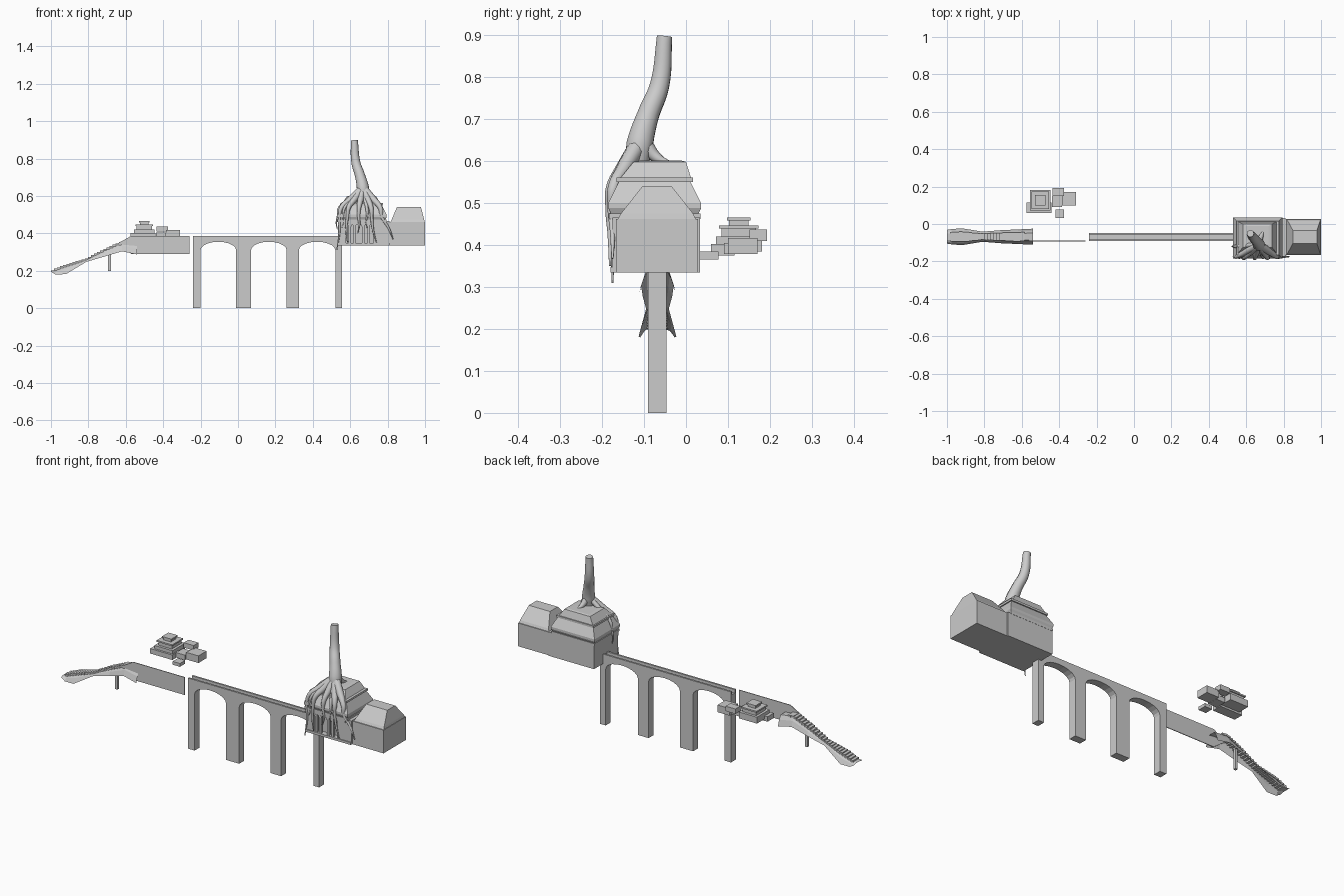
import bpy, bmesh, math


def loft(name, rings, cap=True, closed=True):
    n = len(rings[0])
    bm = bmesh.new()
    vs = [[bm.verts.new(v) for v in r] for r in rings]
    for a, b in zip(vs, vs[1:]):
        for j in range(n if closed else n - 1):
            k = (j + 1) % n
            bm.faces.new((a[j], a[k], b[k], b[j]))
    if cap:
        bm.faces.new(vs[0])
        bm.faces.new(vs[-1])
    bmesh.ops.recalc_face_normals(bm, faces=bm.faces)
    me = bpy.data.meshes.new(name)
    bm.to_mesh(me)
    bm.free()
    ob = bpy.data.objects.new(name, me)
    bpy.context.collection.objects.link(ob)
    return ob


def rect(x0, x1, y0, y1, z):
    return [(x0, y0, z), (x1, y0, z), (x1, y1, z), (x0, y1, z)]


def box(name, x0, x1, y0, y1, z0, z1):
    return loft(name, [rect(x0, x1, y0, y1, z0), rect(x0, x1, y0, y1, z1)])


def extrude_y(name, pts, y0, y1):
    return loft(name, [[(x, y, z) for x, z in pts] for y in (y0, y1)])


def stepped_roof(name, base, levels):
    # Rings inset from a base rectangle: (inset, height)
    x0, x1, y0, y1 = base
    loft(name, [rect(x0 + i, x1 - i, y0 + i, y1 - i, z) for i, z in levels])


def tube(name, pts):
    cu = bpy.data.curves.new(name, 'CURVE')
    cu.dimensions = '3D'
    cu.bevel_depth = 1.0
    cu.bevel_resolution = 3
    cu.resolution_u = 7
    cu.use_fill_caps = True
    sp = cu.splines.new('BEZIER')
    sp.bezier_points.add(len(pts) - 1)
    for bp, (x, y, z, r) in zip(sp.bezier_points, pts):
        bp.co = (x, y, z)
        bp.radius = r
        bp.handle_left_type = bp.handle_right_type = 'AUTO'
    ob = bpy.data.objects.new(name, cu)
    bpy.context.collection.objects.link(ob)
    bpy.ops.object.select_all(action='DESELECT')
    ob.select_set(True)
    bpy.context.view_layer.objects.active = ob
    bpy.ops.object.convert(target='MESH')
    bpy.ops.object.shade_smooth_by_angle(angle=math.radians(50))


# Aqueduct: piers and arches as one profile, with parapets forming a channel
piers = [(-0.24, -0.20), (-0.01, 0.07), (0.26, 0.325), (0.52, 0.555)]
prof = [(-0.24, 0.368)]
for i, (a, b) in enumerate(piers):
    prof += [(a, 0), (b, 0)]
    if i < 3:
        d = piers[i + 1][0]
        m, h = (b + d) / 2, (d - b) / 2
        for t in range(11):
            ang = t * math.pi / 10
            prof.append((m - h * math.cos(ang), 0.31 + 0.045 * math.sin(ang)))
prof.append((0.555, 0.368))
extrude_y("aqueduct_arches", prof, -0.09, -0.047)
for y in (-0.09, -0.057):
    box("aqueduct_parapet", -0.24, 0.54, y, y + 0.01, 0.367, 0.387)

# Thin retaining wall between stairway and aqueduct
extrude_y("retaining_wall", [(-0.26, 0.29), (-0.26, 0.387), (-0.57, 0.387),
                             (-0.645, 0.345), (-0.57, 0.29)], -0.093, -0.089)

# Winding hillside path: x, half width, top height, side drop
st = [(-1.0, 0.037, 0.20, 0.005), (-0.975, 0.041, 0.205, 0.025), (-0.92, 0.045, 0.227, 0.045),
      (-0.81, 0.027, 0.26, 0.012), (-0.71, 0.035, 0.312, 0.035),
      (-0.62, 0.039, 0.352, 0.048), (-0.54, 0.043, 0.342, 0.055)]
rings = []
for x, w, z, d in st:
    rings.append([(x, -0.068 + s * w, z - d * k) for s, k in
                  ((-1, 1), (-0.75, 0.4), (-0.45, 0), (0.45, 0), (0.75, 0.4), (1, 1))])
loft("hillside_path", rings, cap=False, closed=False)
for i in range(24):
    x = -0.975 + i * 0.0165
    p, q = next((p, q) for p, q in zip(st, st[1:]) if p[0] <= x < q[0])
    t = (x - p[0]) / (q[0] - p[0])
    w, z = [p[k] + t * (q[k] - p[k]) for k in (1, 2)]
    w *= 0.6
    box("stair_tread", x - 0.009, x + 0.009, -0.068 - w, -0.068 + w, z - 0.004, z + 0.006)
box("path_post", -0.694, -0.68, -0.075, -0.06, 0.20, 0.31)

# Distant stepped ruins: a small pyramid with overhanging slabs, and loose blocks
box("ruin_base", -0.575, -0.44, 0.06, 0.115, 0.375, 0.402)
for s, z0, z1 in ((0.055, 0.385, 0.42), (0.041, 0.42, 0.44), (0.047, 0.439, 0.447),
                  (0.023, 0.447, 0.459), (0.028, 0.458, 0.466)):
    box("ruin_tier", -0.502 - s, -0.502 + s, 0.126 - s, 0.126 + s, z0, z1)
for x, y, w, d, z0, z1 in ((-0.397, 0.055, 0.022, 0.023, 0.366, 0.384),
                           (-0.412, 0.12, 0.027, 0.03, 0.378, 0.405),
                           (-0.347, 0.135, 0.037, 0.035, 0.378, 0.417),
                           (-0.405, 0.172, 0.03, 0.021, 0.41, 0.437)):
    box("ruin_block", x - w, x + w, y - d, y + d, z0, z1)

# Temple: rear annex with a hipped roof
box("annex_walls", 0.81, 1.0, -0.167, 0.028, 0.335, 0.462)
loft("annex_roof", [rect(0.815, 0.998, -0.163, 0.024, 0.46), rect(0.822, 0.995, -0.155, 0.017, 0.475),
                    rect(0.85, 0.978, -0.103, -0.035, 0.541)])

# Temple main hall and columned porch
box("hall_walls", 0.535, 0.811, -0.15, 0.033, 0.335, 0.465)
box("hall_plinth", 0.535, 0.81, -0.18, 0.033, 0.335, 0.348)
for x0, x1 in ((0.535, 0.578), (0.725, 0.811)):
    box("porch_wall", x0, x1, -0.175, -0.149, 0.34, 0.465)
box("porch_lintel", 0.535, 0.775, -0.18, -0.149, 0.445, 0.467)
for x in (0.598, 0.623, 0.67, 0.698):
    for part, w, z in (("porch_column", 0.006, 0.345), ("column_capital", 0.009, 0.437)):
        box(part, x - w, x + w, -0.172 - w, -0.172 + w, z, 0.447)

# Stepped roof with cornices
stepped_roof("temple_roof", (0.53, 0.795, -0.185, 0.036),
             [(0.002, 0.462), (0.002, 0.475), (0.006, 0.475), (0, 0.488), (0, 0.5), (0.025, 0.55),
              (0.019, 0.55), (0.019, 0.561), (0.027, 0.561), (0.037, 0.598), (0.055, 0.601)][:8])
loft("upper_roof", [rect(0.556, 0.762, -0.156, 0.012, 0.56), rect(0.582, 0.738, -0.125, 0, 0.598),
                    rect(0.60, 0.72, -0.11, -0.01, 0.601)])

# Strangler tree trunk
tube("tree_trunk", [(0.622, -0.051, 0.897, 0.019), (0.63, -0.063, 0.78, 0.024),
                    (0.652, -0.09, 0.71, 0.027), (0.668, -0.11, 0.64, 0.033),
                    (0.67, -0.12, 0.55, 0.025)])

# Roots gripping the roof then spilling down the walls: eave x, y; foot x, z; thickness
for i, (ex, ey, fx, fz, r) in enumerate([
        (0.543, -0.178, 0.528, 0.31, 0.019), (0.585, -0.184, 0.585, 0.35, 0.02),
        (0.645, -0.184, 0.64, 0.40, 0.02), (0.715, -0.184, 0.74, 0.35, 0.021),
        (0.768, -0.178, 0.83, 0.368, 0.022), (0.533, -0.12, 0.531, 0.42, 0.014),
        (0.562, -0.182, 0.555, 0.43, 0.012), (0.69, -0.182, 0.69, 0.43, 0.014)]):
    mx = 0.45 * 0.668 + 0.55 * ex
    my = 0.45 * -0.11 + 0.55 * ey
    wob = 0.006 * (-1) ** i
    fy = min(ey + 0.003, -0.12)
    tube("tree_root", [(0.667, -0.11, 0.645, r), (mx, my, 0.582, r * 0.85),
                       (ex * 0.85 + mx * 0.15, ey * 0.85 + my * 0.15, 0.535, r * 0.6),
                       (ex, ey, 0.49, r * 0.4),
                       ((ex + fx) / 2 + wob, fy, (0.49 + fz) / 2, r * 0.28),
                       (fx, fy, fz, r * 0.12)])
tube("roof_root", [(0.67, -0.10, 0.64, 0.02), (0.68, -0.065, 0.605, 0.012), (0.69, -0.04, 0.597, 0.004)])
